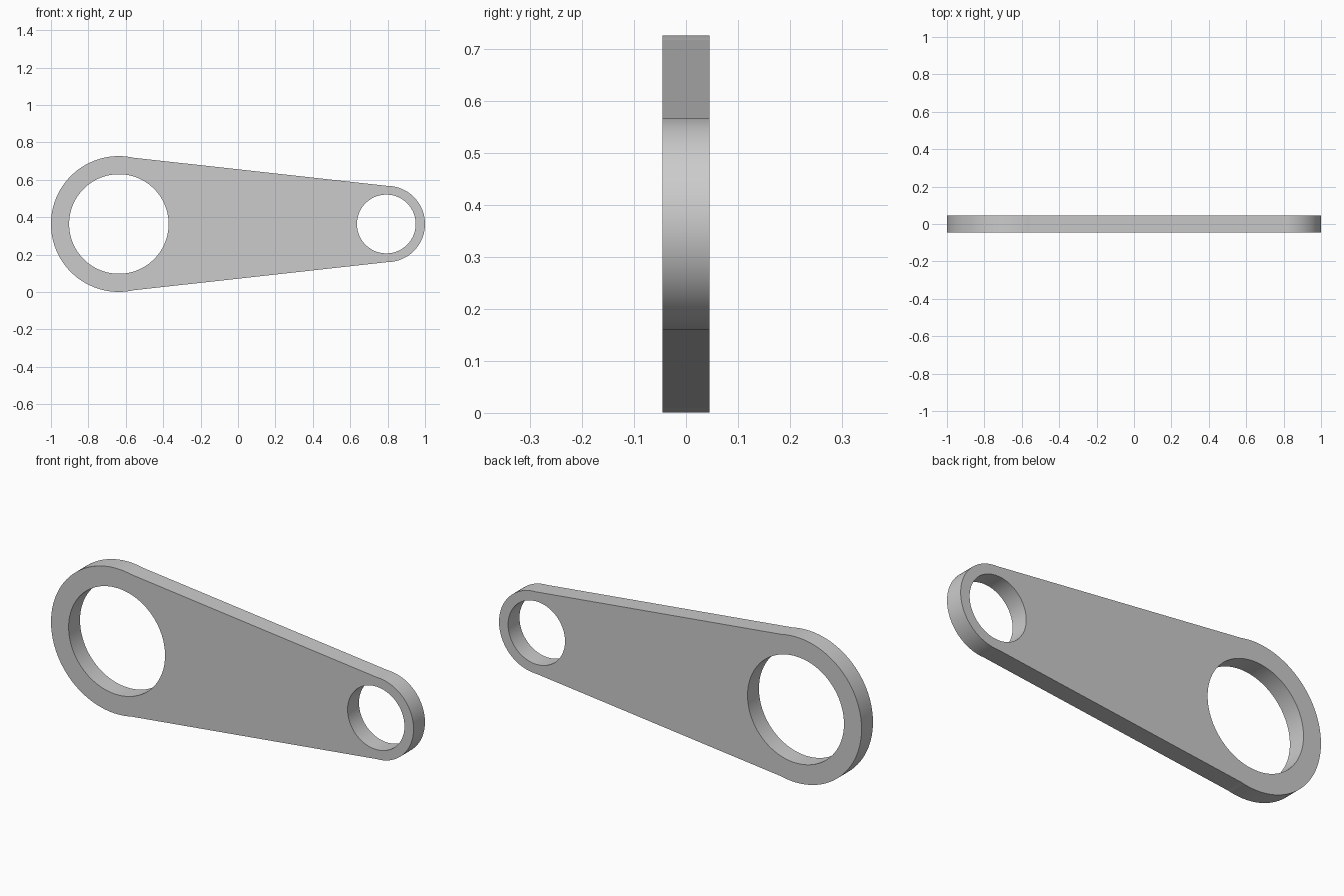
import bpy, bmesh, math

if "Cube" in bpy.data.objects:
    bpy.data.objects.remove(bpy.data.objects["Cube"])

# Dimensions: large and small ends, bores and thickness
BIG_X, BIG_R, BIG_BORE = -0.637, 0.363, 0.266
SMALL_X, SMALL_R, SMALL_BORE = 0.796, 0.204, 0.157
MID_Z, HALF_THICK, STEPS = 0.3635, 0.045, 128


def arc(x, radius, start, end, steps):
    angles = [start + (end - start) * i / steps for i in range(steps + 1)]
    return [(x + radius * math.cos(a), MID_Z + radius * math.sin(a)) for a in angles]


def bore(x, radius):
    return arc(x, radius, 0, math.tau, STEPS)[:-1]


# The straight sides run crown to crown, so they leave the big end past its top
slope = math.atan((BIG_R - SMALL_R) / (SMALL_X - BIG_X))
leave = math.pi / 2 - 2 * slope
outline = arc(BIG_X, BIG_R, leave, math.tau - leave, STEPS)
outline += arc(SMALL_X, SMALL_R, -math.pi / 2, math.pi / 2, STEPS // 2)

# Fill the profile around both bores and extrude it
bm = bmesh.new()
for loop in (outline, bore(BIG_X, BIG_BORE), bore(SMALL_X - 0.003, SMALL_BORE)):
    verts = [bm.verts.new((x, -HALF_THICK, z)) for x, z in loop]
    for i, v in enumerate(verts):
        bm.edges.new((verts[i - 1], v))
bmesh.ops.triangle_fill(bm, use_beauty=True, edges=bm.edges[:], normal=(0, -1, 0))
extruded = bmesh.ops.extrude_face_region(bm, geom=bm.faces[:], use_keep_orig=True)
back = [g for g in extruded["geom"] if isinstance(g, bmesh.types.BMVert)]
bmesh.ops.translate(bm, verts=back, vec=(0, 2 * HALF_THICK, 0))
bmesh.ops.recalc_face_normals(bm, faces=bm.faces[:])

mesh = bpy.data.meshes.new("link_arm")
bm.to_mesh(mesh)
bm.free()
link = bpy.data.objects.new("link_arm", mesh)
bpy.context.collection.objects.link(link)

# Plain grey metal
grey = bpy.data.materials.new("light_grey")
grey.use_nodes = True
colour = (0.6, 0.6, 0.6, 1)
grey.diffuse_color = colour
grey.node_tree.nodes["Principled BSDF"].inputs["Base Color"].default_value = colour
mesh.materials.append(grey)

# Smooth rounds, with crisp rims and crisp joins to the straight sides
bpy.ops.object.select_all(action="DESELECT")
link.select_set(True)
bpy.context.view_layer.objects.active = link
bpy.ops.object.shade_smooth_by_angle(angle=math.radians(4))
